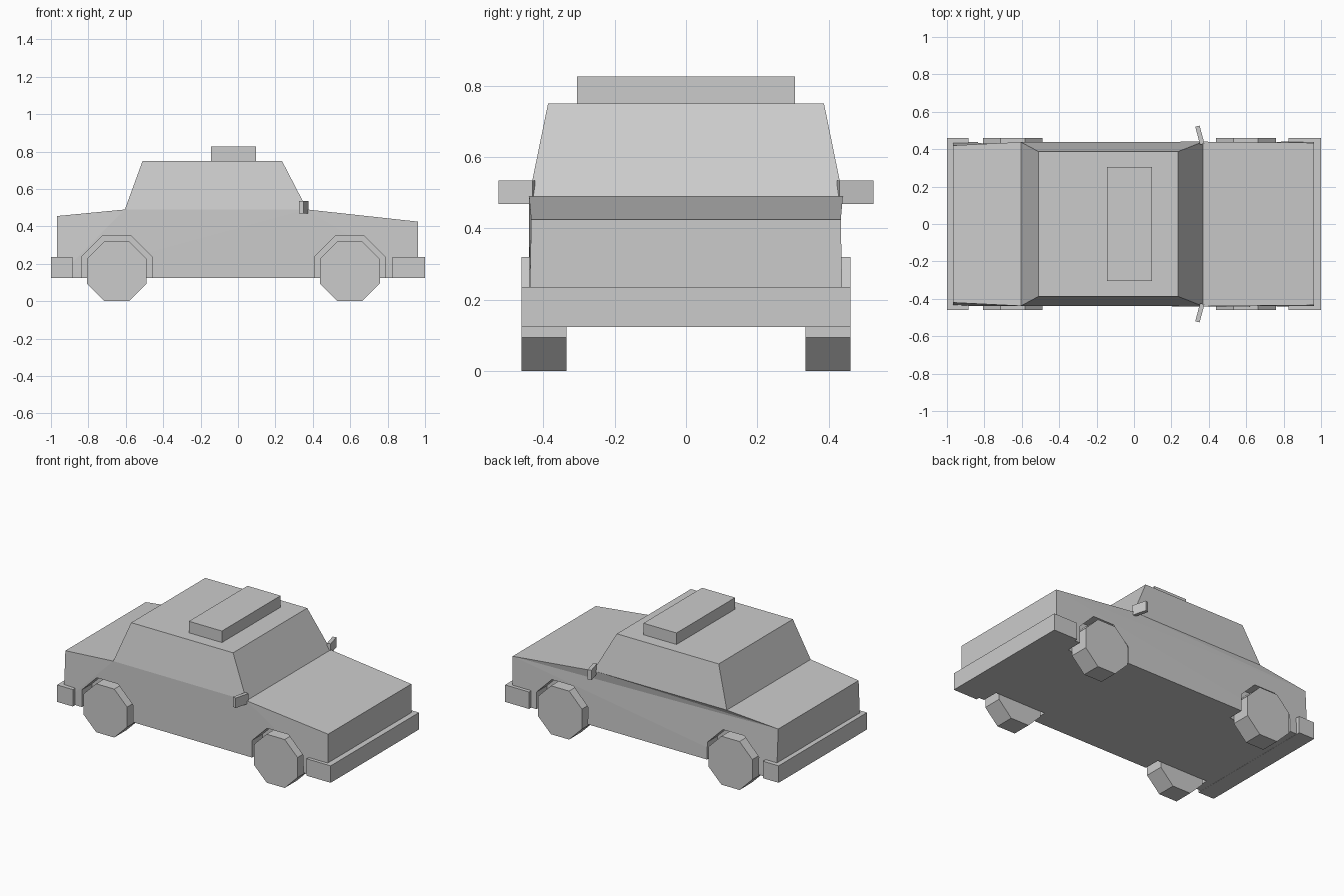
import bpy, bmesh, math

if "Cube" in bpy.data.objects:
    bpy.data.objects.remove(bpy.data.objects["Cube"])


def make_object(name, bm):
    bmesh.ops.recalc_face_normals(bm, faces=bm.faces)
    mesh = bpy.data.meshes.new(name)
    bm.to_mesh(mesh)
    bm.free()
    obj = bpy.data.objects.new(name, mesh)
    bpy.context.collection.objects.link(obj)
    return obj


def box(name, x0, x1, y0, y1, z0, z1):
    bm = bmesh.new()
    bmesh.ops.create_cube(bm, size=1)
    for v in bm.verts:
        v.co = ((x0 + x1) / 2 + v.co.x * (x1 - x0),
                (y0 + y1) / 2 + v.co.y * (y1 - y0),
                (z0 + z1) / 2 + v.co.z * (z1 - z0))
    return make_object(name, bm)


def octagon(name, x, z, flat_radius, y0, y1):
    # Eight-sided prism along y with a flat side at the top
    bm = bmesh.new()
    r = flat_radius / math.cos(math.pi / 8)
    ring = [bm.verts.new((x + r * math.cos((i + 0.5) * math.pi / 4), y0,
                          z + r * math.sin((i + 0.5) * math.pi / 4))) for i in range(8)]
    face = bm.faces.new(ring)
    ext = bmesh.ops.extrude_face_region(bm, geom=[face])
    for v in ext["geom"]:
        if isinstance(v, bmesh.types.BMVert):
            v.co.y = y1
    return make_object(name, bm)


# Body outline: x, z and half width, clockwise from the rear bottom
OUTLINE = [(-0.968, 0.125, 0.438), (-0.968, 0.455, 0.42), (-0.605, 0.49, 0.438),
           (-0.51, 0.75, 0.387), (0.235, 0.75, 0.387), (0.37, 0.49, 0.44),
           (0.963, 0.425, 0.434), (0.963, 0.125, 0.44)]
bm = bmesh.new()
sides = [[bm.verts.new((x, s * w, z)) for x, z, w in OUTLINE] for s in (-1, 1)]
for i in range(8):
    j = (i + 1) % 8
    bm.faces.new((sides[0][i], sides[0][j], sides[1][j], sides[1][i]))
for side in sides:
    bm.faces.new(side[2:6])
    bm.faces.new(side[:3] + side[5:])
bmesh.ops.triangulate(bm, faces=[f for f in bm.faces if len(f.verts) > 4])
body = make_object("car_body", bm)

# Wheels and wheel arches
for end, x in (("rear", -0.648), ("front", 0.598)):
    for side, s in (("right", -1), ("left", 1)):
        octagon(f"{end}_{side}_wheel", x, 0.16, 0.16, s * 0.335, s * 0.461)
        cutter = octagon("arch_cutter", x, 0.161, 0.187, s * 0.33, s * 0.6)
        cutter.hide_render = True
        cut = body.modifiers.new("arch", 'BOOLEAN')
        cut.operation = 'DIFFERENCE'
        cut.solver = 'EXACT'
        cut.object = cutter
        bpy.context.view_layer.objects.active = body
        bpy.ops.object.modifier_apply(modifier=cut.name)
        bpy.data.objects.remove(cutter)

# Bumpers
box("rear_bumper", -1.0, -0.885, -0.461, 0.461, 0.124, 0.236)
box("front_bumper", 0.825, 1.0, -0.461, 0.461, 0.124, 0.236)

# Roof sign box
box("roof_box", -0.145, 0.097, -0.306, 0.306, 0.748, 0.826)

# Wing mirrors, swept back at the tips
for side, s in (("right", -1), ("left", 1)):
    mirror = box(f"{side}_mirror", -0.012, 0.012, -0.05, 0.05, -0.033, 0.033)
    mirror.location = (0.352, s * 0.475, 0.502)
    mirror.rotation_euler.z = s * math.radians(15)
